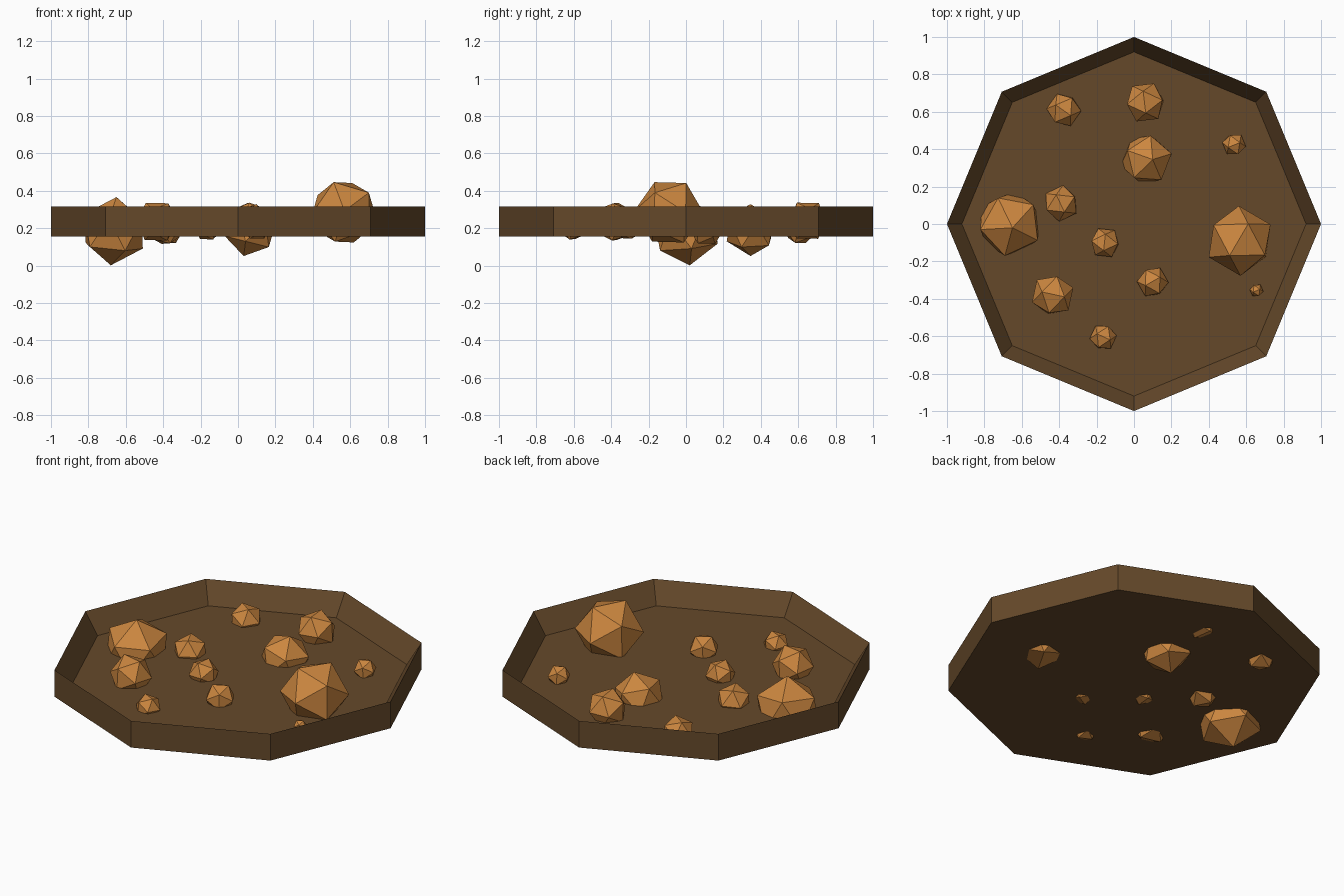
import bpy, bmesh, math, random
from mathutils import Vector, Matrix

if "Cube" in bpy.data.objects:
    bpy.data.objects.remove(bpy.data.objects["Cube"])

random.seed(4)


def material(name, color):
    m = bpy.data.materials.new(name)
    m.diffuse_color = (*color, 1)
    m.use_nodes = True
    m.node_tree.nodes["Principled BSDF"].inputs["Base Color"].default_value = m.diffuse_color
    return m


BROWN = material("dark_brown", (0.13, 0.066, 0.023))
TAN = material("tan", (0.6, 0.24, 0.05))


def add_object(name, bm, mat):
    mesh = bpy.data.meshes.new(name)
    bm.to_mesh(mesh)
    bm.free()
    mesh.materials.append(mat)
    ob = bpy.data.objects.new(name, mesh)
    bpy.context.collection.objects.link(ob)
    return ob


# Octagonal tray: stacked rings from underside to sharp rim and down to the floor
bm = bmesh.new()
rings = []
for r, z in [(1, 0.157), (1, 0.315), (0.92, 0.192)]:
    rings.append([bm.verts.new((r * math.cos(i * math.pi / 4),
                                r * math.sin(i * math.pi / 4), z)) for i in range(8)])
for a, b in zip(rings, rings[1:]):
    for i in range(8):
        j = (i + 1) % 8
        bm.faces.new((a[i], a[j], b[j], b[i]))
bm.faces.new(rings[0][::-1])
bm.faces.new(rings[-1])
bmesh.ops.recalc_face_normals(bm, faces=bm.faces)
add_object("tray", bm, BROWN)


def frame(a, b):
    """Orthonormal basis with z along a and x leaning towards b."""
    z = Vector(a).normalized()
    y = z.cross(Vector(b)).normalized()
    return Matrix((y.cross(z), y, z)).transposed()


def lump(name, center, radius, corner, neighbour):
    """Twenty-sided lump turned so two adjoining corners face given directions."""
    bm = bmesh.new()
    bmesh.ops.create_icosphere(bm, subdivisions=1, radius=radius)
    vs = sorted(bm.verts, key=lambda v: -v.co.z)
    near = vs[0].link_edges[0].other_vert(vs[0])
    turn = frame(corner, neighbour) @ frame(vs[0].co, near.co).inverted()
    bm.transform(Matrix.Translation(center) @ turn.to_4x4())
    add_object(name, bm, TAN)


# Three large lumps with set orientation
UP_A, UP_B = Vector((-0.055, -0.08, 0.165)), Vector((0.045, 0.09, 0.155))
lump("large_lump_right", (0.565, -0.09, 0.285), 0.187, UP_A, UP_B)
lump("large_lump_left", (-0.665, 0, 0.184), 0.184, (-0.015, 0.02, -0.18), (0.98, 0.17, -0.45))
lump("large_lump_back", (0.065, 0.345, 0.19), 0.143, (-0.035, 0, -0.14), (0.105, -0.05, -0.09))

# Small lumps: x, y, z, radius
SMALL = [
    (-0.375, 0.61, 0.2, 0.093), (0.06, 0.65, 0.24, 0.112),
    (0.535, 0.425, 0.22, 0.064), (-0.39, 0.11, 0.2, 0.097),
    (-0.155, -0.1, 0.213, 0.084), (0.655, -0.355, 0.215, 0.037),
    (0.10, -0.31, 0.217, 0.085), (-0.435, -0.38, 0.235, 0.117),
    (-0.165, -0.605, 0.203, 0.073),
]
for n, (x, y, z, r) in enumerate(SMALL, 1):
    spin = Matrix.Rotation(random.uniform(0, math.tau), 3, 'Z')
    lump(f"small_lump_{n}", (x, y, z), r, spin @ UP_A, spin @ UP_B)
